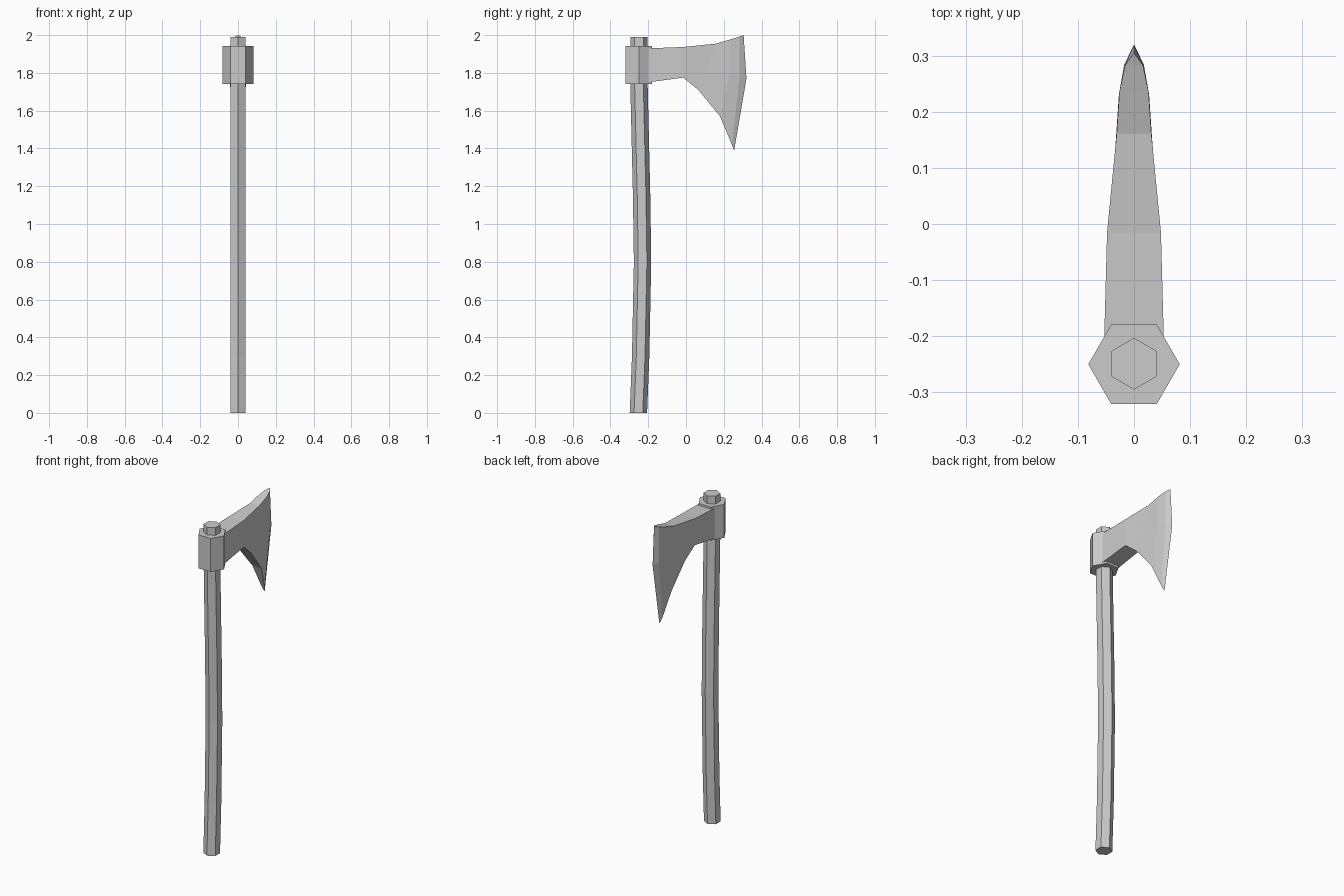
import bpy, bmesh, math

if "Cube" in bpy.data.objects:
    bpy.data.objects.remove(bpy.data.objects["Cube"])


def make_object(name, build):
    bm = bmesh.new()
    build(bm)
    bmesh.ops.recalc_face_normals(bm, faces=bm.faces)
    mesh = bpy.data.meshes.new(name)
    bm.to_mesh(mesh)
    bm.free()
    obj = bpy.data.objects.new(name, mesh)
    bpy.context.collection.objects.link(obj)
    return obj


def hex_loft(path, radius, turn):
    """Six-sided bar through (y, z) points."""
    def build(bm):
        rings = []
        for y, z in path:
            angles = [turn + i * math.pi / 3 for i in range(6)]
            rings.append([bm.verts.new((radius * math.cos(a), y + radius * math.sin(a), z))
                          for a in angles])
        for a, b in zip(rings, rings[1:]):
            for i in range(6):
                j = (i + 1) % 6
                bm.faces.new((a[i], a[j], b[j], b[i]))
        bm.faces.new(rings[0])
        bm.faces.new(rings[-1])
    return build


# Gently bowed handle, with a corner facing front
make_object("handle", hex_loft(
    [(-0.252, 0), (-0.24, 0.3), (-0.23, 0.8), (-0.235, 1.15), (-0.249, 1.74), (-0.249, 1.99)],
    0.046, math.pi / 6))

# Collar around the handle, with a flat facing front
make_object("collar", hex_loft([(-0.25, 1.74), (-0.25, 1.943)], 0.0815, 0))

# Blade stations from socket to bevel: (y, z, half thickness) at top, middle and bottom
STATIONS = [
    [(-0.20, 1.93, .053), (-0.20, 1.84, .053), (-0.20, 1.75, .053)],
    [(-0.015, 1.937, .048), (-0.015, 1.85, .048), (-0.015, 1.775, .048)],
    [(0.16, 1.955, .031), (0.11, 1.83, .035), (0.065, 1.71, .039)],
    [(0.235, 1.977, .026), (0.23, 1.79, .027), (0.18, 1.57, .030)],
    [(0.283, 1.992, .016), (0.284, 1.78, .0175), (0.243, 1.42, .010)],
]
EDGE = [(0.305, 2.0), (0.32, 1.77), (0.255, 1.39)]


def build_blade(bm):
    right = [[bm.verts.new((w, y, z)) for y, z, w in s] for s in STATIONS]
    left = [[bm.verts.new((-w, y, z)) for y, z, w in s] for s in STATIONS]
    edge = [bm.verts.new((0, y, z)) for y, z in EDGE]
    # Cheeks and cutting bevels
    for side in (right + [edge], left + [edge]):
        for a, b in zip(side, side[1:]):
            for k in range(2):
                bm.faces.new((a[k], b[k], b[k + 1], a[k + 1]))
    # Top and underside, closing in a triangle at each tip
    for k in (0, 2):
        for i in range(len(STATIONS) - 1):
            bm.faces.new((right[i][k], right[i + 1][k], left[i + 1][k], left[i][k]))
        bm.faces.new((right[-1][k], edge[k], left[-1][k]))
    # Socket end
    bm.faces.new(right[0] + left[0][::-1])


make_object("blade", build_blade)
